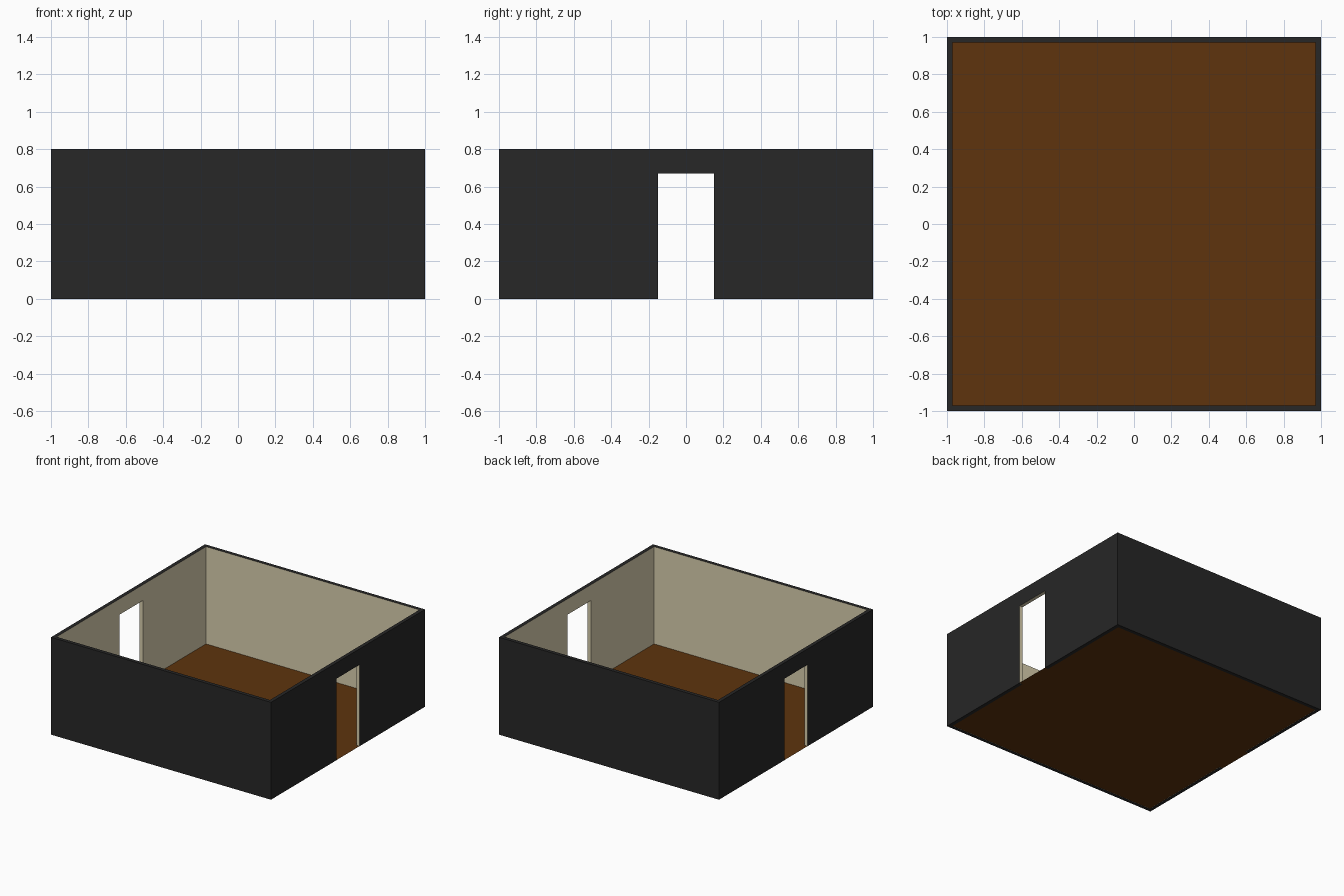
import bpy, bmesh

if "Cube" in bpy.data.objects:
    bpy.data.objects.remove(bpy.data.objects["Cube"])

T = 0.03        # wall thickness
H = 0.8         # wall height
DOOR_W, DOOR_H = 0.30, 0.67


def material(name, rgb):
    m = bpy.data.materials.new(name)
    m.diffuse_color = (*rgb, 1)
    m.use_nodes = True
    m.node_tree.nodes["Principled BSDF"].inputs["Base Color"].default_value = m.diffuse_color
    return m


def box(name, lo, hi):
    bpy.ops.mesh.primitive_cube_add(size=1, location=[(a + b) / 2 for a, b in zip(lo, hi)])
    ob = bpy.context.object
    ob.name = name
    ob.scale = [b - a for a, b in zip(lo, hi)]
    bpy.ops.object.transform_apply(location=True, rotation=True, scale=True)
    return ob


def cut(target, cutter):
    mod = target.modifiers.new("cut", 'BOOLEAN')
    mod.operation = 'DIFFERENCE'
    mod.solver = 'EXACT'
    mod.object = cutter
    bpy.context.view_layer.objects.active = target
    bpy.ops.object.modifier_apply(modifier=mod.name)
    bpy.data.objects.remove(cutter)


dark = material("dark_outside", (0.02, 0.02, 0.02))
cream = material("cream_lining", (0.70, 0.63, 0.43))
brown = material("brown_floor", (0.112, 0.034, 0.004))

# Walls: hollow open shell with one doorway through both side walls
walls = box("walls", (-1, -1, 0), (1, 1, H))
r = 1 - T
cut(walls, box("room_cutter", (-r, -r, -1), (r, r, H + 1)))
cut(walls, box("door_cutter", (-2, -DOOR_W / 2, -1), (2, DOOR_W / 2, DOOR_H)))

# Dark outside, top and bottom; cream inside and in the doorways
walls.data.materials.clear()
walls.data.materials.append(dark)
walls.data.materials.append(cream)
for p in walls.data.polygons:
    c = p.center
    outer = max(abs(c.x), abs(c.y)) > 0.99
    rim = abs(p.normal.z) > 0.5 and (c.z < 0.01 or c.z > H - 0.01)
    p.material_index = 0 if outer or rim else 1
    p.use_smooth = False

# Floor: thin sheet inside the walls with a tongue into each doorway
d = DOOR_W / 2
half = [(r, -r), (r, -d), (1, -d), (1, d), (r, d), (r, r)]
outline = half + [(-x, -y) for x, y in half]
bm = bmesh.new()
bm.faces.new([bm.verts.new((x, y, 0.001)) for x, y in outline])
mesh = bpy.data.meshes.new("floor")
bm.to_mesh(mesh)
bm.free()
mesh.materials.append(brown)
floor = bpy.data.objects.new("floor", mesh)
bpy.context.collection.objects.link(floor)
